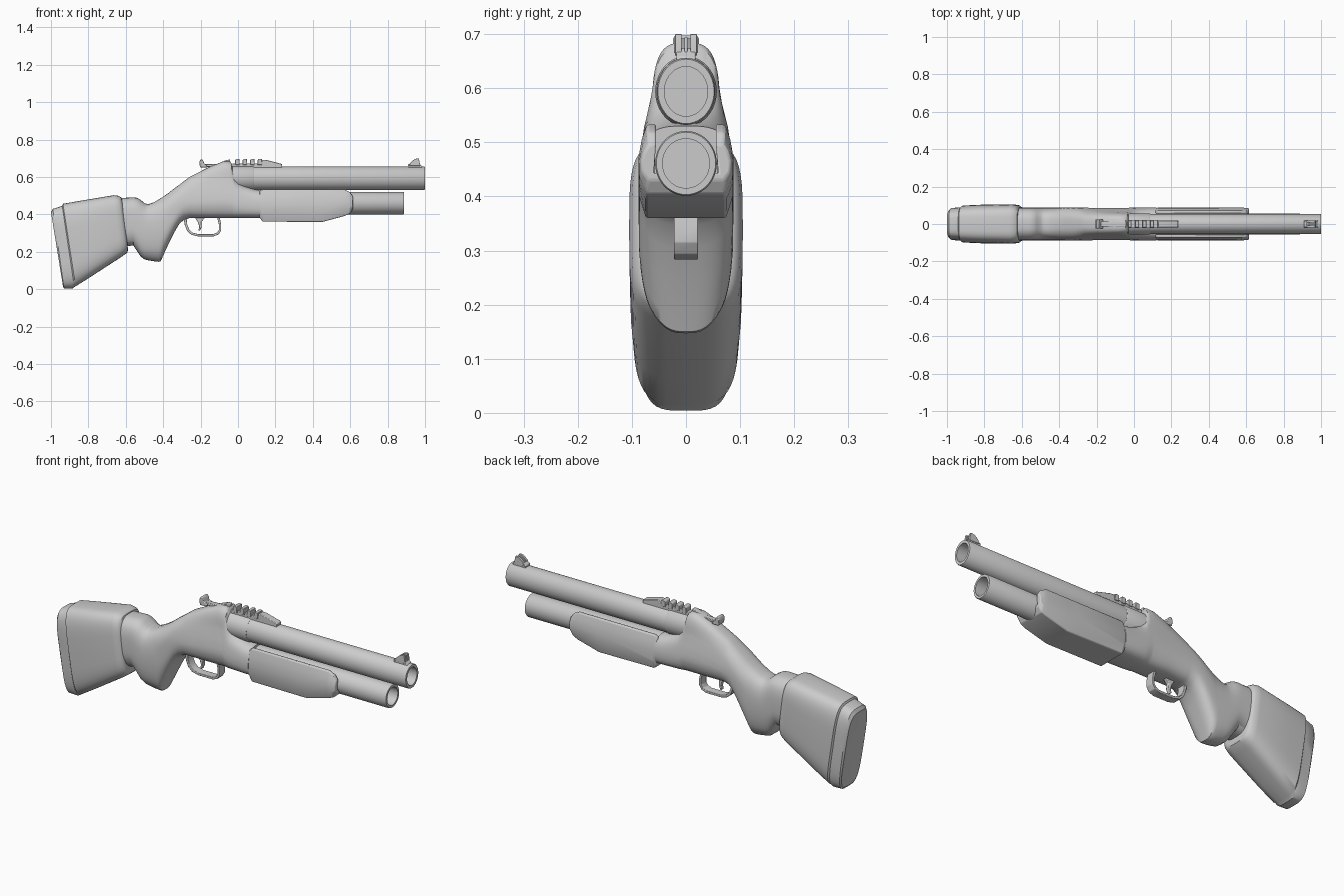
import bpy, bmesh
from math import sin, cos, pi, radians


def finish(name, bm, bevel=0.0, angle=35):
    bmesh.ops.recalc_face_normals(bm, faces=bm.faces)
    me = bpy.data.meshes.new(name)
    bm.to_mesh(me)
    bm.free()
    ob = bpy.data.objects.new(name, me)
    bpy.context.collection.objects.link(ob)
    if bevel:
        mod = ob.modifiers.new("bevel", 'BEVEL')
        mod.width, mod.segments = bevel, 2
        mod.limit_method, mod.angle_limit = 'ANGLE', radians(30)
    bpy.ops.object.select_all(action='DESELECT')
    ob.select_set(True)
    bpy.context.view_layer.objects.active = ob
    bpy.ops.object.shade_smooth_by_angle(angle=radians(angle))
    return ob


def skin(name, rings, bevel=0.0, angle=35):
    """Bridge closed rings of points and cap both ends."""
    bm = bmesh.new()
    rs = [[bm.verts.new(p) for p in r] for r in rings]
    n = len(rs[0])
    for a, b in zip(rs, rs[1:]):
        for i in range(n):
            j = (i + 1) % n
            bm.faces.new((a[i], a[j], b[j], b[i]))
    bm.faces.new(rs[0])
    bm.faces.new(rs[-1])
    return finish(name, bm, bevel, angle)


def oval(xt, zt, xb, zb, w, n=2.0, width=None, count=48):
    """Superellipse ring spanning a top point and a bottom point."""
    pts = []
    for k in range(count):
        a = 2 * pi * k / count
        c, s = cos(a), sin(a)
        y = abs(c) ** (2 / n) * (1 if c > 0 else -1)
        t = abs(s) ** (2 / n) * (1 if s > 0 else -1)
        f = (t + 1) / 2
        z = zb + (zt - zb) * f
        pts.append((xb + (xt - xb) * f, y * w * (width(z) if width else 1), z))
    return pts


def prism(name, outline, y0, y1, bevel=0.003):
    """Side profile (x, z) extruded across y."""
    return skin(name, [[(x, y, z) for x, z in outline] for y in (y0, y1)], bevel)


def tube(name, x0, x1, zc, ry, rz, hole=0.0, depth=0.06):
    steps = [(x0, 1), (x1 - 0.004, 1), (x1, 0.96)]
    if hole:
        steps += [(x1, hole), (x1 - depth, hole)]
    return skin(name, [oval(x, zc + rz * s, x, zc - rz * s, ry * s) for x, s in steps])


# receiver, wrist and grip: one loft whose width depends on height
WIDTHS = [(0.12, 0.06), (0.2, 0.079), (0.3, 0.087), (0.46, 0.088),
          (0.53, 0.077), (0.57, 0.066), (0.6, 0.063), (0.75, 0.062)]


def body_width(z):
    for (a, wa), (b, wb) in zip(WIDTHS, WIDTHS[1:]):
        if z <= b:
            return wa + (wb - wa) * (z - a) / (b - a)
    return WIDTHS[-1][1]


BODY = [(-.63, .225, .488), (-.56, .235, .491), (-.54, .205, .489), (-.52, .175, .478),
        (-.50, .16, .46), (-.48, .155, .455), (-.45, .15, .465), (-.425, .147, .48),
        (-.413, .15, .487), (-.40, .18, .495), (-.37, .245, .516), (-.34, .305, .54),
        (-.315, .348, .558), (-.29, .371, .577), (-.26, .38, .6), (-.15, .38, .656),
        (-.08, .38, .683), (-.045, .38, .684), (-.035, .38, .675), (-.02, .38, .61),
        (0, .38, .575), (.03, .38, .555), (.08, .38, .536), (.12, .38, .53)]
skin("receiver_and_grip",
     [oval(x, zt, x, zb, 1, 3 if x < -.25 else 3.4, body_width) for x, zb, zt in BODY], angle=40)

# butt stock with recoil pad, on tilted sections
STOCK = [(-.995, .39, -.932, .03, .06), (-1.0, .412, -.935, .012, .078),
         (-.99, .43, -.93, .004, .086), (-.945, .444, -.885, .004, .09),
         (-.94, .447, -.875, .012, .091), (-.936, .457, -.868, .016, .099),
         (-.85, .472, -.79, .065, .103), (-.665, .503, -.625, .172, .105),
         (-.64, .5, -.6, .19, .1), (-.625, .492, -.59, .2, .09), (-.62, .48, -.588, .215, .08)]
skin("butt_stock", [oval(*s, 4) for s in STOCK])

# barrel, breech and magazine tube
tube("barrel", 0.0, 1.0, .594, .054, .062, .74)
tube("breech_ring", -.1, .085, .594, .057, .065)
tube("magazine_tube", .05, .888, .461, .057, .06, .76)

# sliding forend: open U wrapped around the magazine tube
rings = []
for x, zb, zt, s in [(.115, .385, .522, .95), (.13, .362, .533, 1), (.40, .36, .533, 1),
                     (.45, .36, .533, 1), (.57, .392, .533, 1), (.60, .405, .518, .98),
                     (.615, .43, .495, .94)]:
    h = zt - zb
    half = [(.06, zb + h * .22), (.055, zt), (.072 * s, zt), (.082 * s, zb + h * .8),
            (.088 * s, zb + h * .55), (.087 * s, zb + h * .24), (.074 * s, zb)]
    rings.append([(x, y, z) for y, z in half] + [(x, -y, z) for y, z in reversed(half)])
skin("forend", rings, 0.004, 30)

# trigger guard and trigger
outer = [(-.292, .385), (-.285, .345), (-.272, .312), (-.25, .292), (-.215, .283), (-.13, .283),
         (-.104, .293), (-.09, .315), (-.09, .345), (-.098, .385)]
inner = [(-.112, .385), (-.102, .345), (-.102, .318), (-.112, .303), (-.133, .295), (-.213, .295),
         (-.243, .303), (-.261, .32), (-.272, .348), (-.275, .385)]
prism("trigger_guard", outer + inner, -.022, .022, 0.002)
prism("trigger", [(-.235, .39), (-.215, .36), (-.207, .335), (-.212, .315), (-.203, .313),
                  (-.194, .335), (-.196, .36), (-.17, .39)], -.01, .01)

# toothed top rail with ramp
prism("rail_base", [(-.03, .64), (-.03, .672), (.125, .674), (.13, .692), (.15, .692),
                    (.235, .67), (.238, .64)], -.018, .018)
for i in range(4):
    x = -.015 + i * .04
    prism("rail_tooth_%d" % (i + 1), [(x, .665), (x, .692), (x + .005, .697), (x + .022, .697),
                                      (x + .024, .665)], -.022, .022, 0.002)

# break lever with raised thumb tab
prism("lever", [(-.2, .655), (-.2, .668), (-.11, .671), (-.06, .692), (-.042, .693),
                (-.04, .66), (-.1, .64), (-.13, .655)], -.014, .014)
prism("lever_thumb_tab", [(-.203, .652), (-.207, .68), (-.2, .694), (-.19, .694), (-.184, .684),
                          (-.18, .67), (-.165, .664), (-.165, .652)], -.024, .024)

# front sight: base with two cheeks and a thin blade
prism("front_sight_base", [(.908, .645), (.908, .665), (.92, .674), (.965, .674), (.985, .657),
                           (.985, .645)], -.018, .018)
for name, y0, y1, dz in (("left", -.02, -.008, 0), ("right", .008, .02, 0),
                         ("blade", -.003, .003, -.006)):
    prism("front_sight_" + name, [(.915, .66), (.925, .68), (.945, .697 + dz), (.967, .7 + dz),
                                  (.973, .67), (.973, .66)], y0, y1, 0.001)
